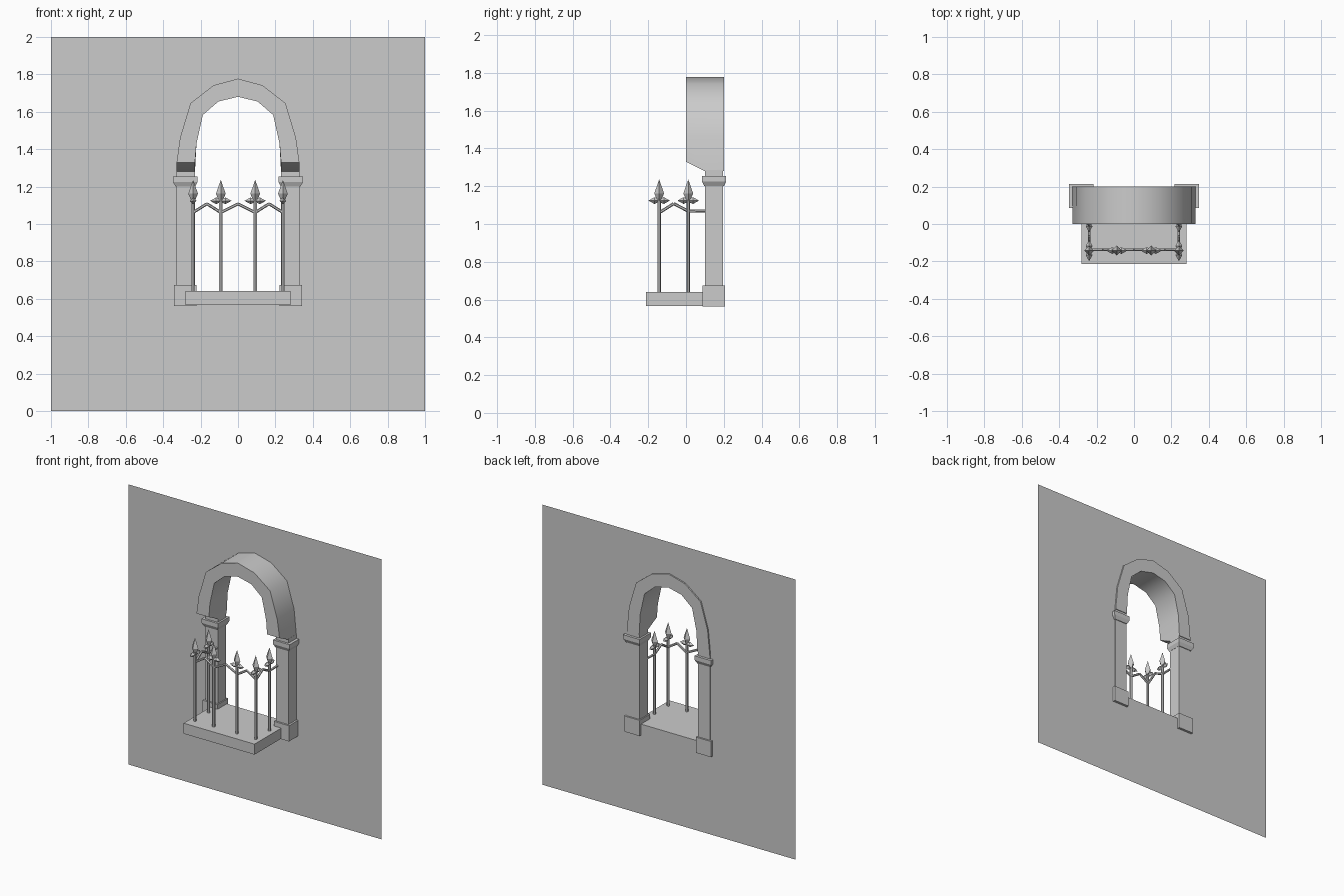
import bpy, bmesh
from mathutils import Matrix, Vector

if "Cube" in bpy.data.objects:
    bpy.data.objects.remove(bpy.data.objects["Cube"])


def finish(bm, name, smooth=False):
    bmesh.ops.recalc_face_normals(bm, faces=bm.faces)
    me = bpy.data.meshes.new(name)
    bm.to_mesh(me)
    bm.free()
    ob = bpy.data.objects.new(name, me)
    bpy.context.collection.objects.link(ob)
    if smooth:
        bpy.ops.object.select_all(action='DESELECT')
        ob.select_set(True)
        bpy.context.view_layer.objects.active = ob
        bpy.ops.object.shade_smooth_by_angle(angle=0.7)
    return ob


def loft(bm, rings):
    """Skin equal-length closed rings and cap both ends."""
    vs = [[bm.verts.new(p) for p in r] for r in rings]
    n = len(vs[0])
    for a, b in zip(vs, vs[1:]):
        for i in range(n):
            j = (i + 1) % n
            bm.faces.new((a[i], a[j], b[j], b[i]))
    bm.faces.new(vs[0][::-1])
    bm.faces.new(vs[-1])


def rect(x0, x1, y0, y1, z):
    return [(x0, y0, z), (x1, y0, z), (x1, y1, z), (x0, y1, z)]


def mirror_x(ob):
    m = ob.modifiers.new("mirror", 'MIRROR')
    m.use_axis[0] = True
    return ob


# arch profiles, left foot to crown
OUT = [(-.328, 1.28), (-.31, 1.46), (-.254, 1.646), (-.13, 1.742), (0, 1.777)]
INN = [(-.23, 1.28), (-.222, 1.43), (-.188, 1.583), (-.105, 1.655), (0, 1.68)]

# wall sheet with an opening hidden behind the frame
bm = bmesh.new()
mid = [((a[0] + b[0]) / 2, (a[1] + b[1]) / 2) for a, b in zip(OUT, INN)]
half = [(-1, 0), (0, 0), (0, .63), (-.28, .63)] + mid + [(0, 2), (-1, 2)]
for s in (1, -1):
    bm.faces.new([bm.verts.new((s * x, .19, z)) for x, z in half][::s])
bmesh.ops.remove_doubles(bm, verts=bm.verts, dist=1e-4)
finish(bm, "wall")

# arch: the foot slopes up towards the front
full_out = OUT + [(-x, z) for x, z in OUT[-2::-1]]
full_in = INN + [(-x, z) for x, z in INN[-2::-1]]
bm = bmesh.new()
rows = []
for y, foot in ((0, 1.33), (.1, 1.28), (.2, 1.28)):
    rows.append([[bm.verts.new((x, y, max(z, foot))) for x, z in p]
                 for p in (full_out, full_in)])
n = len(full_out)
for (o0, i0), (o1, i1) in zip(rows, rows[1:]):
    for k in range(n - 1):
        bm.faces.new((o0[k], o0[k + 1], o1[k + 1], o1[k]))
        bm.faces.new((i0[k], i1[k], i1[k + 1], i0[k + 1]))
    for k in (0, -1):
        bm.faces.new((o0[k], o1[k], i1[k], i0[k]))
for o, i in (rows[0], rows[-1]):
    for k in range(n - 1):
        bm.faces.new((o[k], o[k + 1], i[k + 1], i[k]))
finish(bm, "arch", True)

# pillar shaft, base block and capital, mirrored
PARTS = {
    "pillar": [(-.328, -.23, .1, .195, .6), (-.328, -.23, .1, .195, 1.285)],
    "pillar_base": [(-.342, -.222, .087, .207, .562), (-.342, -.222, .087, .207, .674)],
    "pillar_capital": [(-.333, -.229, .097, .2, 1.2), (-.348, -.217, .085, .213, 1.225),
                       (-.348, -.217, .085, .213, 1.255)],
}
for name, rings in PARTS.items():
    bm = bmesh.new()
    loft(bm, [rect(*r) for r in rings])
    mirror_x(finish(bm, name))

# balcony floor
bm = bmesh.new()
loft(bm, [rect(-.28, .28, -.213, .19, .566), rect(-.28, .28, -.213, .19, .641)])
finish(bm, "balcony_floor")


def cone(bm, a, b, ra, rb, sides):
    a, b = Vector(a), Vector(b)
    rot = (b - a).to_track_quat('Z', 'Y').to_matrix().to_4x4()
    bmesh.ops.create_cone(bm, cap_ends=True, segments=sides, radius1=ra, radius2=rb,
                          depth=(b - a).length,
                          matrix=Matrix.Translation((a + b) / 2) @ rot)


# railing posts with spear heads and side spikes
def post(x, y, d):
    bm = bmesh.new()
    c, d = Vector((x, y, 0)), Vector(d)
    up = Vector((0, 0, 1))
    cone(bm, c + up * .63, c + up * 1.14, .01, .01, 6)
    cone(bm, c + up * 1.12, c + up * 1.162, .008, .026, 4)
    cone(bm, c + up * 1.162, c + up * 1.236, .026, 0, 4)
    for s in (1, -1):
        p = c + up * 1.124
        cone(bm, p, p + d * s * .025, .007, .018, 4)
        cone(bm, p + d * s * .025, p + d * s * .057, .018, 0, 4)
    finish(bm, "railing_post")


for s in (1, -1):
    post(s * .092, -.142, (1, 0, 0))
    post(s * .24, -.142, (0, 1, 0))
    post(s * .24, .012, (0, 1, 0))

# zigzag rail running round the balcony
LO, HI = 1.062, 1.108
left = [(-.24, .1, 1.07), (-.24, .012, 1.068), (-.24, -.065, HI), (-.24, -.138, LO),
        (-.166, -.138, HI), (-.092, -.138, LO), (0, -.138, HI)]
path = left + [(-x, y, z) for x, y, z in left[-2::-1]]
bm = bmesh.new()
for a, b in zip(path, path[1:]):
    cone(bm, a, b, .008, .008, 6)
finish(bm, "zigzag_rail")
